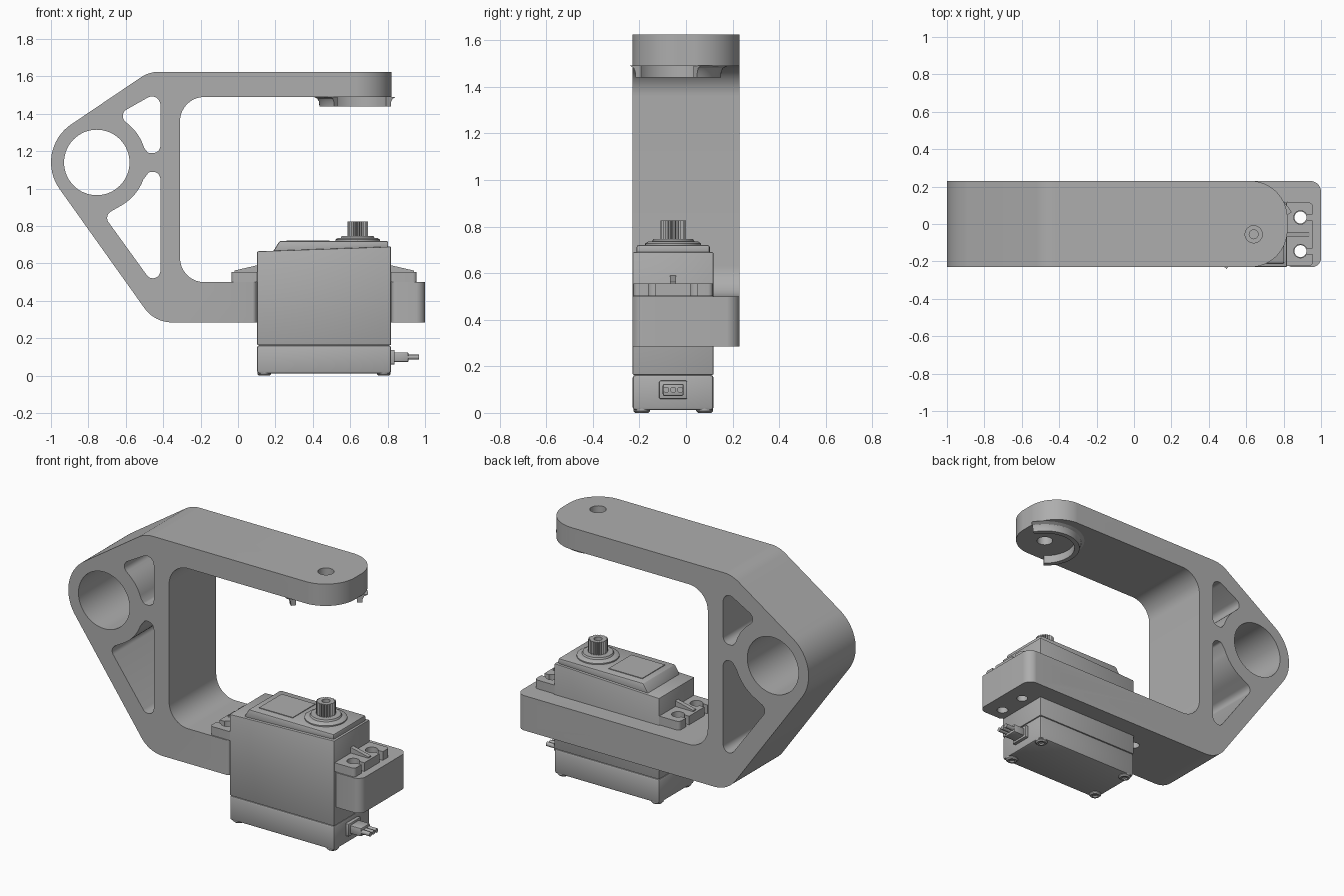
import bpy, bmesh, math
from mathutils import Matrix, Vector

if "Cube" in bpy.data.objects:
    bpy.data.objects.remove(bpy.data.objects["Cube"], do_unlink=True)

grey = bpy.data.materials.new("matte_grey")
grey.use_nodes = True
grey.diffuse_color = (0.42, 0.42, 0.42, 1)
grey.node_tree.nodes["Principled BSDF"].inputs["Base Color"].default_value = grey.diffuse_color

# Local (u, v, depth) to world, by extrusion axis
AXES = {"Z": Matrix.Identity(3),
        "Y": Matrix(((1, 0, 0), (0, 0, 1), (0, 1, 0))),
        "X": Matrix(((0, 0, 1), (1, 0, 0), (0, 1, 0)))}


def rounded(points, steps=10):
    """Outline whose corners (x, y, radius) are filleted."""
    out = []
    for i, p in enumerate(points):
        c = Vector(p[:2])
        if len(p) < 3:
            out.append(c)
            continue
        a = (Vector(points[i - 1][:2]) - c).normalized()
        b = (Vector(points[(i + 1) % len(points)][:2]) - c).normalized()
        half = a.angle(b) / 2
        mid = c + (a + b).normalized() * p[2] / math.sin(half)
        start = c + a * p[2] / math.tan(half) - mid
        end = c + b * p[2] / math.tan(half) - mid
        turn = math.atan2(start.x * end.y - start.y * end.x, start.dot(end))
        for k in range(steps + 1):
            out.append(mid + Matrix.Rotation(turn * k / steps, 2) @ start)
    return out


def arc(cx, cy, r, a0, a1, n):
    angles = [math.radians(a0 + (a1 - a0) * k / n) for k in range(n + 1)]
    return [(cx + r * math.cos(a), cy + r * math.sin(a)) for a in angles]


def circle(cx, cy, r, n=32):
    return arc(cx, cy, r, 0, 360, n)[:-1]


def rect(x0, x1, y0, y1):
    return [(x0, y0), (x1, y0), (x1, y1), (x0, y1)]


def finish(name, bm):
    bmesh.ops.recalc_face_normals(bm, faces=bm.faces)
    mesh = bpy.data.meshes.new(name)
    bm.to_mesh(mesh)
    bm.free()
    mesh.materials.append(grey)
    obj = bpy.data.objects.new(name, mesh)
    bpy.context.collection.objects.link(obj)
    return obj


def apply_modifiers(obj):
    dg = bpy.context.evaluated_depsgraph_get()
    mesh = bpy.data.meshes.new_from_object(obj.evaluated_get(dg))
    obj.modifiers.clear()
    obj.data = mesh


def prism(name, loops, lo, hi, axis="Z", bevel=0):
    """Extrude an outline, with any hole outlines, from lo to hi."""
    bm = bmesh.new()
    for loop in loops:
        vs = [bm.verts.new((p[0], p[1], lo)) for p in loop]
        for i, v in enumerate(vs):
            bm.edges.new((vs[i - 1], v))
    if len(loops) == 1:
        bm.faces.new(bm.verts[:])
    else:
        bmesh.ops.triangle_fill(bm, use_beauty=True, edges=bm.edges[:], normal=(0, 0, 1))
    ext = bmesh.ops.extrude_face_region(bm, geom=bm.faces[:])["geom"]
    top = [g for g in ext if isinstance(g, bmesh.types.BMVert)]
    bmesh.ops.translate(bm, verts=top, vec=(0, 0, hi - lo))
    bm.transform(AXES[axis].to_4x4())
    obj = finish(name, bm)
    if bevel:
        mod = obj.modifiers.new("bevel", "BEVEL")
        mod.width, mod.segments = bevel, 2
        apply_modifiers(obj)
    return obj


def lathe(name, profile, cx, cy, a0=0, a1=360, steps=40):
    """Turn an (r, z) profile about a vertical axis."""
    bm = bmesh.new()
    vs = [bm.verts.new((r, 0, z)) for r, z in profile]
    if a1 - a0 < 360:
        bm.faces.new(vs)
    else:
        for a, b in zip(vs, vs[1:]):
            bm.edges.new((a, b))
    bmesh.ops.spin(bm, geom=bm.verts[:] + bm.edges[:] + bm.faces[:], cent=(0, 0, 0),
                   axis=(0, 0, 1), angle=math.radians(a1 - a0), steps=steps)
    bmesh.ops.remove_doubles(bm, verts=bm.verts, dist=1e-5)
    bm.transform(Matrix.Translation((cx, cy, 0)) @ Matrix.Rotation(math.radians(a0), 4, "Z"))
    return finish(name, bm)


def cut(obj, cutters):
    for c in cutters:
        c.hide_render = True
        mod = obj.modifiers.new("cut", "BOOLEAN")
        mod.operation, mod.solver, mod.object = "DIFFERENCE", "EXACT", c
    apply_modifiers(obj)
    for c in cutters:
        bpy.data.objects.remove(c, do_unlink=True)


# Main bracket: C-shaped side profile with a tube hole and two lightening holes
HX, HZ = -0.755, 1.14
SX, SY = 0.64, -0.055
outline = rounded([(0.82, 1.625), (-0.475, 1.625, 0.18), (-1.10, 1.203, 0.245),
                   (-0.446, 0.285, 0.18), (1.0, 0.285), (1.0, 0.5),
                   (-0.31, 0.5, 0.13), (-0.31, 1.49, 0.13), (0.82, 1.49)], 16)
upper_web = rounded([(-0.645, 1.395, 0.04)] + arc(HX, HZ, 0.265, 50, 17, 8)
                    + [(-0.48, 1.19, 0.02), (-0.415, 1.19, 0.04), (-0.415, 1.525, 0.045)])
lower_web = rounded([(-0.718, 0.856, 0.04)] + arc(HX, HZ, 0.265, -60, -20, 8)
                    + [(-0.475, 1.09, 0.02), (-0.415, 1.09, 0.04), (-0.415, 0.437, 0.04)])
bracket = prism("bracket", [outline, circle(HX, HZ, 0.175, 64), upper_web, lower_web],
                -0.23, 0.23, "Y")

# Motor slot, rounded arm ends and screw holes
Y = 0.2305
slot = rounded([(0, -0.4), (0, -Y), (0.10, -Y, 0.025), (0.10, 0.12), (0.82, 0.12),
                (0.82, -Y, 0.025), (1.0005, -Y, 0.05), (1.0005, Y, 0.06),
                (0.8, Y), (0.8, 0.4), (1.2, 0.4), (1.2, -0.4)])
tip = rounded([(0.5, -0.4), (0.5, -Y), (0.8205, -Y, 0.2), (0.8205, Y, 0.2),
               (0.5, Y), (0.5, 0.4), (1.2, 0.4), (1.2, -0.4)], 16)
cutters = [prism("slot_cutter", [slot], 0.2, 0.6),
           prism("tip_cutter", [tip], 1.3, 1.8),
           prism("pivot_cutter", [circle(SX, SY, 0.046)], 1.3, 1.8)]
for x in (0.245, 0.70):
    cutters.append(prism("side_screw_cutter", [circle(x, 0.39, 0.028)], 0.1, 0.3, "Y"))
for x in (0.03, 0.89):
    for dy in (-0.09, 0.09):
        cutters.append(prism("mount_screw_cutter", [circle(x, SY + dy, 0.032)], 0.2, 0.6))
cut(bracket, cutters)

# Horn socket: open flared ring under the upper arm
lathe("horn_socket", [(0.175, 1.491), (0.175, 1.44), (0.205, 1.44), (0.207, 1.465),
                      (0.215, 1.48), (0.235, 1.491)], SX, SY, 30, 232)

# Motor casing: base cap, body with sloped top, and raised lid
prism("motor_base", [rect(0.102, 0.818, 0.012, 0.163)], -0.229, 0.118, "Y", 0.012)
prism("motor_body", [[(0.102, 0.163), (0.818, 0.163), (0.818, 0.69), (0.102, 0.665)]],
      -0.229, 0.118, "Y", 0.005)
prism("motor_lid", [[(0.185, 0.66), (0.803, 0.68), (0.803, 0.72), (0.222, 0.72)]],
      -0.212, 0.102, "Y", 0.008)
prism("lid_label", [rect(0.26, 0.49, -0.165, 0.055)], 0.715, 0.724)

# Output shaft: stepped collar and toothed spline with a screw bore
lathe("shaft_collar", [(0, 0.71), (0.12, 0.71), (0.12, 0.727), (0.108, 0.735), (0.09, 0.737),
                       (0.085, 0.747), (0, 0.747)], SX, SY)
TEETH = 24
spline = []
for k in range(TEETH * 2):
    a = math.pi * k / TEETH
    r = 0.055 if k % 2 else 0.046
    spline.append((SX + r * math.cos(a), SY + r * math.sin(a)))
prism("shaft_spline", [spline, circle(SX, SY, 0.024, 24)], 0.74, 0.825)
prism("shaft_screw", [circle(SX, SY, 0.024, 24)], 0.74, 0.79)

# Mounting ears with open screw slots and a sloped rib, one at each end
MID = 0.46
for name, s in (("right", 1), ("left", -1)):
    ear = prism(name + "_ear", [rounded([(MID + s * u, v, *r) for u, v, *r in (
        (0.35, -0.225), (0.495, -0.225, 0.02), (0.495, 0.115, 0.02), (0.35, 0.115))], 4)],
        0.501, 0.555)
    slots = []
    for dy in (-0.09, 0.09):
        y = SY + dy
        slots.append(prism("ear_hole", [circle(MID + s * 0.43, y, 0.036)], 0.4, 0.6))
        ends = sorted((MID + s * 0.43, MID + s * 0.6))
        slots.append(prism("ear_gap", [rect(*ends, y - 0.015, y + 0.015)], 0.4, 0.6))
    cut(ear, slots)
    prism(name + "_ear_rib", [[(MID + s * 0.35, 0.55), (MID + s * 0.48, 0.55),
                               (MID + s * 0.48, 0.562), (MID + s * 0.35, 0.592)]],
          SY - 0.013, SY + 0.013, "Y")

# Cable outlet with three wires
prism("cable_collar", [rect(SY - 0.06, SY + 0.06, 0.06, 0.138)], 0.81, 0.838, "X", 0.005)
prism("cable_grommet", [rect(SY - 0.045, SY + 0.045, 0.073, 0.125)], 0.83, 0.912, "X", 0.008)
for dy in (-0.03, 0, 0.03):
    prism("wire", [circle(SY + dy, 0.099, 0.013, 16)], 0.90, 0.967, "X")

# Screw heads under the base corners
for x in (0.14, 0.78):
    for y in (-0.19, 0.08):
        lathe("base_screw", [(0, 0.012), (0.017, 0.01), (0.017, 0), (0.028, 0),
                             (0.036, 0.008), (0.036, 0.03), (0, 0.03)], x, y, steps=24)

# Smooth curved walls, keep edges crisp
for obj in bpy.context.collection.objects:
    if obj.type == "MESH" and grey.name in obj.data.materials:
        obj.select_set(True)
        bpy.context.view_layer.objects.active = obj
bpy.ops.object.shade_smooth_by_angle(angle=math.radians(30))
